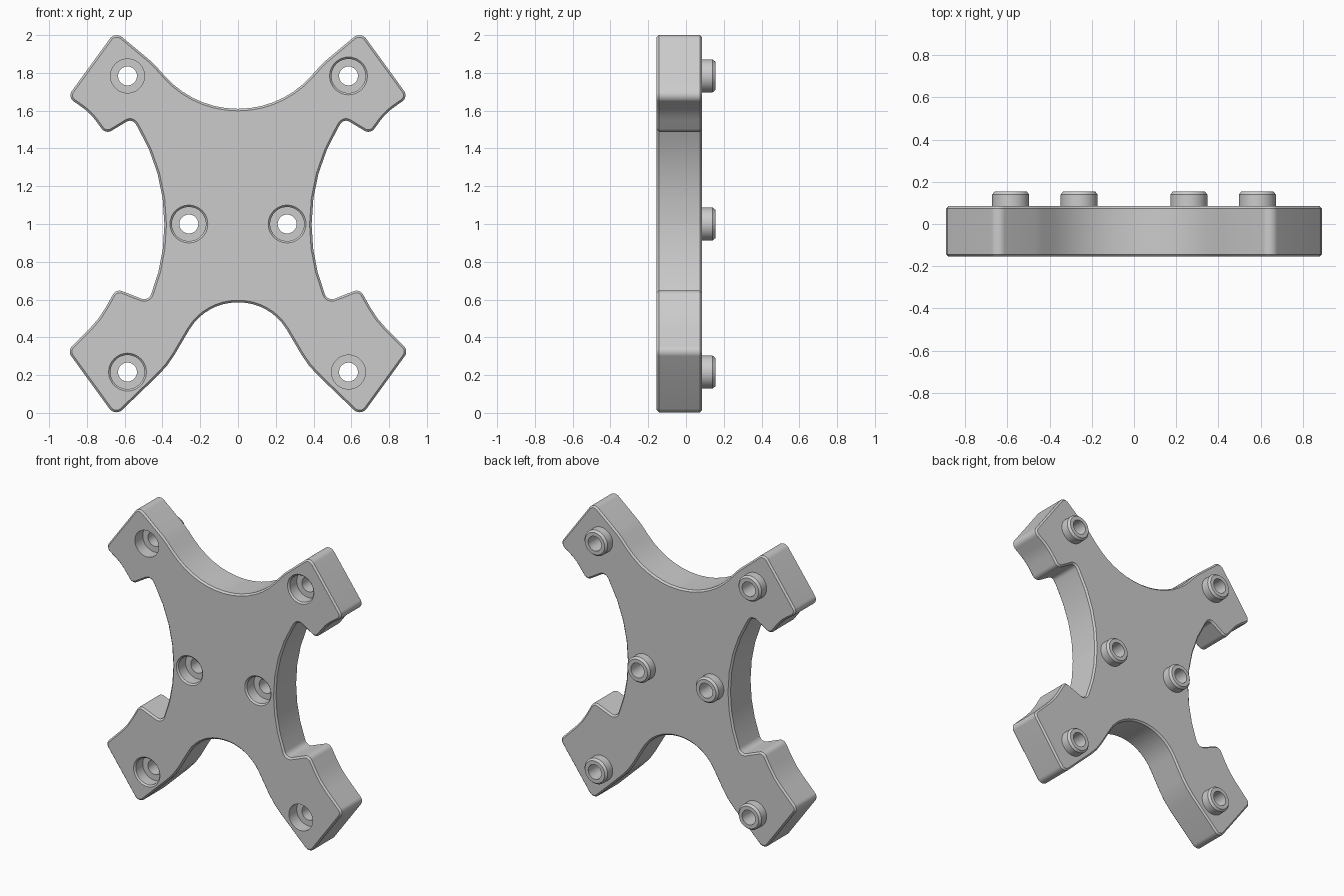
import bpy, bmesh, math
from mathutils import Vector

if "Cube" in bpy.data.objects:
    bpy.data.objects.remove(bpy.data.objects["Cube"])

FRONT, BACK, PEG_END = -0.155, 0.085, 0.155
HOLE_R, RECESS_R, PEG_R, CHAMFER = 0.05, 0.09, 0.0875, 0.011
GREY = (0.6, 0.6, 0.6, 1)

grey = bpy.data.materials.new("plain grey")
grey.use_nodes = True
grey.diffuse_color = GREY
grey.node_tree.nodes["Principled BSDF"].inputs["Base Color"].default_value = GREY


def make_object(name, bm):
    bmesh.ops.recalc_face_normals(bm, faces=bm.faces)
    mesh = bpy.data.meshes.new(name)
    bm.to_mesh(mesh)
    bm.free()
    mesh.materials.append(grey)
    obj = bpy.data.objects.new(name, mesh)
    bpy.context.collection.objects.link(obj)
    return obj


def smooth(obj):
    bpy.ops.object.select_all(action='DESELECT')
    obj.select_set(True)
    bpy.context.view_layer.objects.active = obj
    bpy.ops.object.shade_smooth_by_angle(angle=math.radians(25))


def lathe(name, profile, x, z):
    """Revolve (radius, y) points about an axis parallel to y."""
    bm = bmesh.new()
    verts = [bm.verts.new((r, y, 0)) for r, y in profile]
    edges = [bm.edges.new(pair) for pair in zip(verts, verts[1:])]
    bmesh.ops.spin(bm, geom=verts + edges, cent=(0, 0, 0), axis=(0, 1, 0),
                   angle=math.tau, steps=48, use_merge=False)
    bmesh.ops.remove_doubles(bm, verts=bm.verts, dist=1e-5)
    bmesh.ops.translate(bm, verts=bm.verts, vec=(x, 0, z))
    return make_object(name, bm)


def rounded(corners):
    """Replace each (x, z, radius) corner by a tangent arc."""
    out = []
    pts = [Vector((x, 0, z)) for x, z, r in corners]
    for i, c in enumerate(pts):
        a = (pts[i - 1] - c).normalized()
        b = (pts[(i + 1) % len(pts)] - c).normalized()
        half, r = a.angle(b) / 2, corners[i][2]
        centre = c + (a + b).normalized() * r / math.sin(half)
        start = (c + a * r / math.tan(half) - centre).normalized()
        end = (c + b * r / math.tan(half) - centre).normalized()
        steps = max(2, math.ceil((math.pi - 2 * half) / math.radians(8)))
        out += [centre + start.slerp(end, k / steps) * r for k in range(steps + 1)]
    return out


# Plate outline: one half as corners with fillet radii, then mirrored
half_outline = [
    (0.2315, 1.61, 0.515), (0.45, 1.853, 0.4),
    (0.65, 2.02, 0.045), (0.903, 1.672, 0.04),
    (0.785, 1.59, 0.3), (0.70, 1.475, 0.04),
    (0.56, 1.56, 0.035), (0.39, 1.277, 0.99),
    (0.39, 0.806, 0.99), (0.475, 0.59, 0.04),
    (0.645, 0.657, 0.04), (0.735, 0.497, 0.5),
    (0.903, 0.328, 0.04), (0.65, -0.02, 0.045),
    (0.37, 0.25, 0.5), (0.173, 0.585, 0.295),
]
outline = rounded(half_outline + [(-x, z, r) for x, z, r in reversed(half_outline)])

bm = bmesh.new()
rings = [[bm.verts.new((p.x, y, p.z)) for p in outline] for y in (FRONT, BACK)]
for ring in rings:
    bm.faces.new(ring)
for i in range(len(outline)):
    bm.faces.new((rings[0][i - 1], rings[0][i], rings[1][i], rings[1][i - 1]))
bmesh.ops.recalc_face_normals(bm, faces=bm.faces)
# Chamfer around both rims
rim = [e for e in bm.edges if abs(e.verts[0].co.y - e.verts[1].co.y) < 1e-4]
bmesh.ops.bevel(bm, geom=rim, offset=CHAMFER, segments=1, affect='EDGES', clamp_overlap=False)
plate = make_object("plate", bm)

# Sockets cut from the front, and hollow pegs on the back
FLOOR = FRONT + 0.085
spots = [(sx * 0.585, z) for sx in (-1, 1) for z in (0.216, 1.784)] + [(-0.26, 1.0), (0.26, 1.0)]
for i, (x, z) in enumerate(spots):
    plain_rim = abs(x) > 0.5 and (x < 0) == (z > 1)
    flare = 0 if plain_rim else 0.03
    cutter = lathe("socket_cutter", [
        (0, FRONT - 0.02), (RECESS_R + flare, FRONT - 0.02), (RECESS_R, FRONT + 0.01),
        (RECESS_R, FLOOR), (HOLE_R, FLOOR), (HOLE_R, 0.2), (0, 0.2)], x, z)
    cutter.hide_render = True
    mod = plate.modifiers.new("socket", 'BOOLEAN')
    mod.operation, mod.solver, mod.object = 'DIFFERENCE', 'EXACT', cutter
    bpy.context.view_layer.objects.active = plate
    bpy.ops.object.modifier_apply(modifier=mod.name)
    bpy.data.objects.remove(cutter)

    peg = lathe("peg_%d" % (i + 1), [
        (HOLE_R, BACK), (PEG_R, BACK), (PEG_R, PEG_END - 0.015),
        (PEG_R - 0.012, PEG_END), (HOLE_R, PEG_END), (HOLE_R, BACK)], x, z)
    smooth(peg)
smooth(plate)
